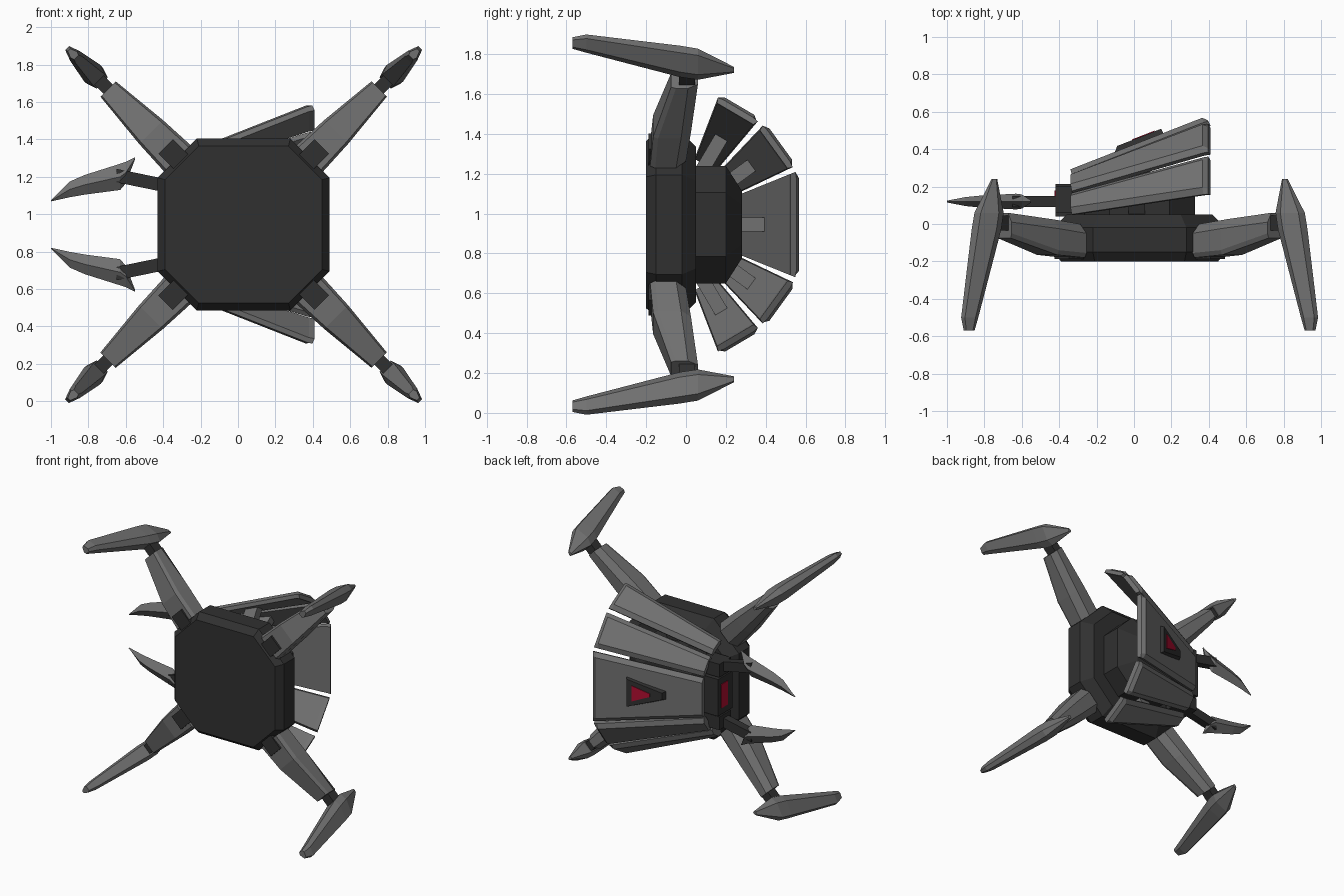
import bpy, bmesh
from math import sin, cos, radians, sqrt
from mathutils import Vector

if "Cube" in bpy.data.objects:
    bpy.data.objects.remove(bpy.data.objects["Cube"])

CX, CZ = 0.03, 0.945          # body axis (the machine's "up" is +y, it faces -x)


def material(name, col):
    m = bpy.data.materials.new(name)
    m.diffuse_color = (*col, 1)
    m.use_nodes = True
    m.node_tree.nodes["Principled BSDF"].inputs["Base Color"].default_value = m.diffuse_color
    return m


ARMOUR = material("grey armour", (0.165, 0.165, 0.165))
DARK = material("dark hull", (0.03, 0.03, 0.03))
RED = material("red light", (0.43, 0.004, 0.03))


def loft(name, rings, mat):
    """Skin a list of equal-length point rings and cap both ends."""
    bm = bmesh.new()
    vs = [[bm.verts.new(p) for p in ring] for ring in rings]
    n = len(vs[0])
    for a, b in zip(vs, vs[1:]):
        for i in range(n):
            j = (i + 1) % n
            bm.faces.new((a[i], a[j], b[j], b[i]))
    bm.faces.new(vs[0])
    bm.faces.new(vs[-1])
    bmesh.ops.recalc_face_normals(bm, faces=bm.faces)
    me = bpy.data.meshes.new(name)
    bm.to_mesh(me)
    bm.free()
    me.materials.append(mat)
    ob = bpy.data.objects.new(name, me)
    bpy.context.collection.objects.link(ob)
    return ob


def box(name, x0, x1, y0, y1, z0, z1, mat):
    return loft(name, [[(x, y0, z0), (x, y1, z0), (x, y1, z1), (x, y0, z1)] for x in (x0, x1)], mat)


def octagon(y, h, c):
    k = h - c
    pts = [(k, h), (h, k), (h, -k), (k, -h), (-k, -h), (-h, -k), (-h, k), (-k, h)]
    return [(CX + a, y, CZ + b) for a, b in pts]


# hull: wide lower ring and stepped upper deck
loft("lower_hull", [octagon(-0.2, 0.42, 0.18), octagon(-0.15, 0.46, 0.21),
                    octagon(-0.02, 0.46, 0.21), octagon(0.05, 0.39, 0.17)], DARK)
loft("upper_deck", [octagon(0.03, 0.295, 0.135), octagon(0.2, 0.295, 0.135),
                    octagon(0.28, 0.17, 0.07)], DARK)

# head with red front light
box("head", -0.42, -0.2, 0.04, 0.215, CZ - 0.14, CZ + 0.14, DARK)
box("head_light", -0.425, -0.415, 0.1, 0.18, CZ - 0.09, CZ + 0.09, RED)


# shell panels: segments of a cone that widens to the back
def cone_scale(x):
    return 0.57 + 0.43 * (x + 0.34) / 0.72


def panel(name, a0, a1):
    rings = []
    am = radians((a0 + a1) / 2)
    half = radians((a1 - a0) / 2)
    n, t = Vector((0, cos(am), sin(am))), Vector((0, -sin(am), cos(am)))
    for x, lean in ((-0.34, 0.008), (0.365, 0.008), (0.385, 0.015)):
        k = cone_scale(min(x, 0.38))
        d, w = 0.705 * k * cos(half), 0.705 * k * sin(half)
        top = 0.02 if lean > 0.01 else 0
        sec = [(d - top, w - 0.03), (d - 0.025, w), (d - 0.05, w - 0.01)]
        sec += [(p, -q) for p, q in reversed(sec)]
        rings.append([Vector((x + lean * (d - p) / 0.03, -0.08, CZ)) + n * p + t * q
                      for p, q in sec])
    loft(name, rings, ARMOUR)
    # strut joining the panel to the deck
    sec = [(-0.03, -0.035), (0.06, -0.035), (0.06, 0.035), (-0.03, 0.035)]
    reach = 0.705 * cone_scale(0) * cos(half) - 0.03
    loft(name + "_strut", [[Vector((x, -0.08, CZ)) + n * r + t * q for x, q in sec]
                           for r in (0.27, reach)], ARMOUR)


for i, (a, b) in enumerate([(-69, -50), (-46.5, -25.5), (-22, 22), (25.5, 46.5), (50, 69)]):
    panel(f"shell_panel_{i + 1}", a, b)


# raised triangular badge with red light on the top panel
def on_top(x, lift):
    return -0.08 + 0.705 * cone_scale(x) * cos(radians(22)) + lift


def badge(name, x0, x1, w0, w1, low, high, inset, mat):
    loft(name, [[(x, on_top(x, h), CZ + z) for x, z in
                 ((x0 + i, -w0 + i / 2), (x1 - i, -w1 + i / 2), (x1 - i, w1 - i / 2), (x0 + i, w0 - i / 2))]
                for h, i in ((low, 0), (high, inset))], mat)


badge("badge_frame", -0.11, 0.165, 0.035, 0.115, -0.02, 0.027, 0.02, DARK)
badge("badge_light", -0.01, 0.11, 0.012, 0.06, 0.022, 0.031, 0, RED)

# front arms and claws
for s, side in ((1, "upper"), (-1, "lower")):
    box(f"{side}_arm_socket", -0.42, -0.25, 0.06, 0.2, *sorted((CZ + s * 0.15, CZ + s * 0.25)), DARK)
    loft(f"{side}_arm", [[(x, 0.12 + dy, CZ + s * (z + dz)) for dy, dz in
                          ((-.03, -.036), (.03, -.036), (.03, .036), (-.03, .036))]
                         for x, z in ((-0.3, 0.19), (-0.65, 0.262))], DARK)
    rings = []
    for x, zo, zi, t in ((-0.55, 0.36, 0.35, 0.006), (-0.6, 0.335, 0.22, 0.038),
                         (-0.63, 0.325, 0.185, 0.042), (-0.82, 0.265, 0.16, 0.032),
                         (-0.9, 0.23, 0.146, 0.024), (-1.0, 0.13, 0.124, 0.005)):
        zm = (zo + zi) / 2
        rings.append([(x, 0.12, CZ + s * zo), (x, 0.12 + t, CZ + s * zm),
                      (x, 0.12, CZ + s * zi), (x, 0.12 - t, CZ + s * zm)])
    loft(f"{side}_claw", rings, ARMOUR)


# four diagonal legs; (r, y, w) = reach from body axis, height, sideways offset
def leg(sx, sz, tag):
    u = Vector((sx, 0, sz)) / sqrt(2)
    v = Vector((sz, 0, -sx)) / sqrt(2)

    def P(r, y, w):
        return Vector((CX, y, CZ)) + u * r + v * w

    def block(name, r0, r1, y0, y1, w, mat):
        loft(name, [[P(r, y0, -w), P(r, y1, -w), P(r, y1, w), P(r, y0, w)] for r in (r0, r1)], mat)

    block(tag + "_hip", 0.4, 0.59, -0.188, -0.03, 0.055, DARK)
    rings = []
    for r, y0, y1, w in ((0.5, -0.18, 0.0, 0.1), (0.7, -0.165, 0.025, 0.09), (1.025, -0.075, 0.06, 0.058)):
        sec = [(y0, 0.85 * w), (y0 + 0.025, w), (y1 - 0.05, w), (y1, 0.5 * w)]
        rings.append([P(r, y, q) for y, q in sec] + [P(r, y, -q) for y, q in reversed(sec)])
    loft(tag + "_upper_leg", rings, ARMOUR)
    block(tag + "_knee", 0.98, 1.14, -0.035, 0.045, 0.035, DARK)
    rings = []
    for y, ri, ro, w in ((0.24, 1.085, 1.115, 0.012), (0.06, 1.07, 1.225, 0.06),
                         (-0.03, 1.09, 1.245, 0.062), (-0.5, 1.245, 1.335, 0.036),
                         (-0.57, 1.265, 1.32, 0.024)):
        sec = [(ri, 0.7 * w), (ri + 0.35 * (ro - ri), w), (ro, 0.4 * w)]
        rings.append([P(r, y, q) for r, q in sec] + [P(r, y, -q) for r, q in reversed(sec)])
    loft(tag + "_lower_leg", rings, ARMOUR)


for sx, a in ((1, "rear"), (-1, "fore")):
    for sz, b in ((1, "upper"), (-1, "lower")):
        leg(sx, sz, f"{a}_{b}")
